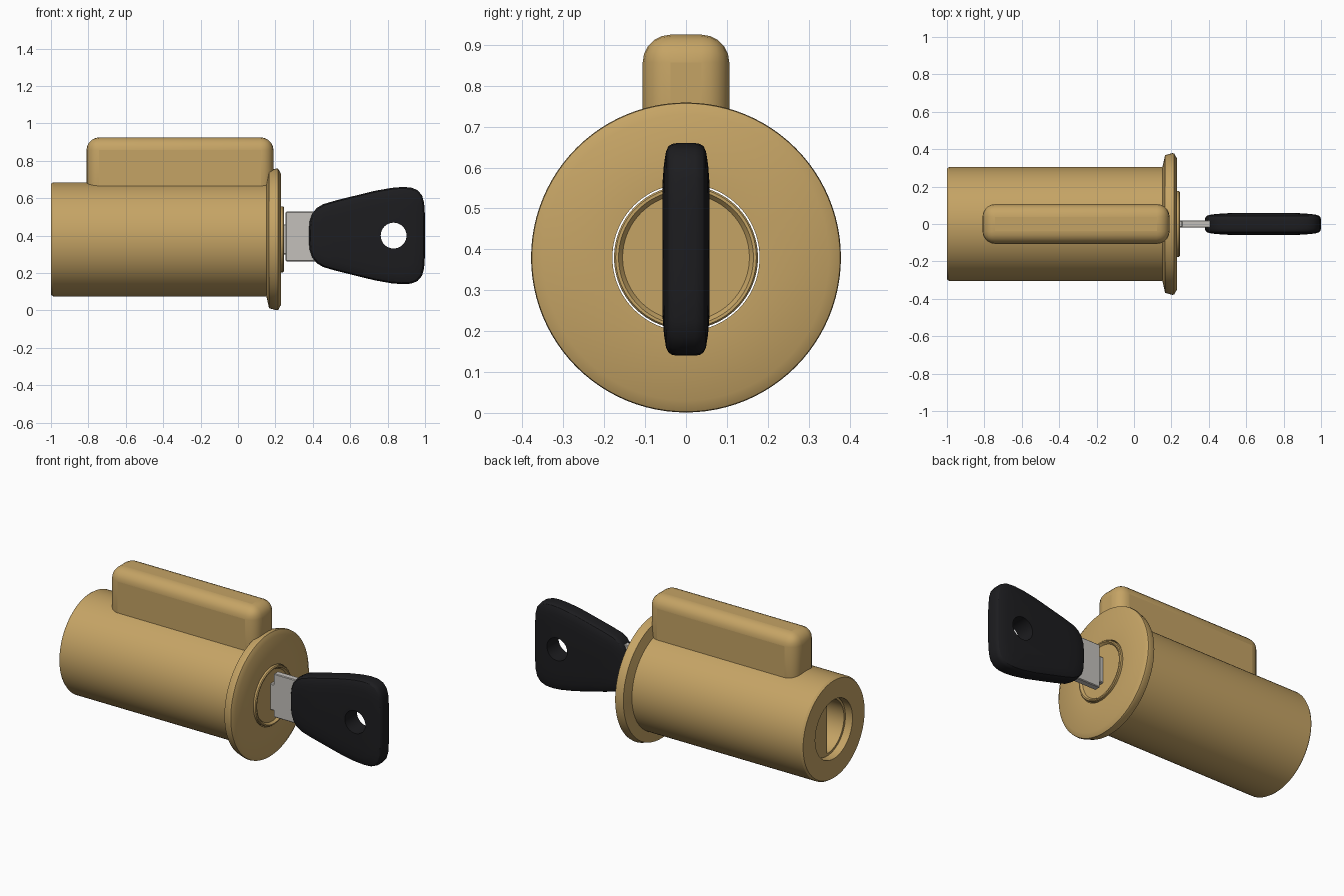
import bpy, bmesh, math
from mathutils import Vector

if "Cube" in bpy.data.objects:
    bpy.data.objects.remove(bpy.data.objects["Cube"])

AXIS_Z = 0.38   # height of the cylinder axis


def material(name, rgb):
    m = bpy.data.materials.new(name)
    m.diffuse_color = (*rgb, 1)
    m.use_nodes = True
    m.node_tree.nodes["Principled BSDF"].inputs["Base Color"].default_value = m.diffuse_color
    return m


BRASS = material("brass", (0.56, 0.37, 0.13))
BLACK = material("black_plastic", (0.012, 0.012, 0.014))
STEEL = material("steel", (0.55, 0.53, 0.50))


def finish(name, bm, mat, angle=30):
    bmesh.ops.recalc_face_normals(bm, faces=bm.faces)
    me = bpy.data.meshes.new(name)
    bm.to_mesh(me)
    bm.free()
    ob = bpy.data.objects.new(name, me)
    bpy.context.collection.objects.link(ob)
    if mat:
        me.materials.append(mat)
    activate(ob)
    bpy.ops.object.shade_smooth_by_angle(angle=math.radians(angle))
    return ob


def activate(ob):
    bpy.ops.object.select_all(action='DESELECT')
    ob.select_set(True)
    bpy.context.view_layer.objects.active = ob


def skin(bm, rings, closed):
    """Join equal-length vertex rings with quads."""
    n = len(rings[0])
    last = len(rings) if closed else len(rings) - 1
    for i in range(last):
        a, b = rings[i], rings[(i + 1) % len(rings)]
        for j in range(n):
            k = (j + 1) % n
            bm.faces.new((a[j], a[k], b[k], b[j]))


def lathe(name, profile, mat, closed, n=96):
    """Turn (x, radius) points about the cylinder axis."""
    bm = bmesh.new()
    rings = [[bm.verts.new((x, r * math.sin(t), AXIS_Z + r * math.cos(t)))
              for t in (2 * math.pi * j / n for j in range(n))] for x, r in profile]
    skin(bm, rings, closed)
    if not closed:
        bm.faces.new(rings[0])
        bm.faces.new(rings[-1])
    return finish(name, bm, mat)


def prism(name, start, depth, mat=None):
    """Extrude a flat outline along a vector."""
    bm = bmesh.new()
    d = Vector(depth)
    a = [bm.verts.new(p) for p in start]
    b = [bm.verts.new(Vector(p) + d) for p in start]
    skin(bm, [a, b], False)
    bm.faces.new(a)
    bm.faces.new(b)
    return finish(name, bm, mat)


def box(name, x0, x1, hy, z0, z1, mat, bevel, segments=1):
    ob = prism(name, [(x0, -hy, z0), (x1, -hy, z0), (x1, -hy, z1), (x0, -hy, z1)],
               (0, 2 * hy, 0), mat)
    mod = ob.modifiers.new("bevel", 'BEVEL')
    mod.width, mod.segments = bevel, segments
    bpy.ops.object.modifier_apply(modifier="bevel")
    bpy.ops.object.shade_smooth_by_angle(angle=math.radians(35))
    return ob


def cut(ob, cutter):
    cutter.hide_render = True
    mod = ob.modifiers.new("cut", 'BOOLEAN')
    mod.operation, mod.solver, mod.object = 'DIFFERENCE', 'EXACT', cutter
    activate(ob)
    bpy.ops.object.modifier_apply(modifier="cut")
    bpy.data.objects.remove(cutter)
    bpy.ops.object.shade_smooth_by_angle(angle=math.radians(30))


# Housing: bored cylinder with a front flange
lathe("lock_housing", [(-1, 0.18), (-1, 0.297), (-0.988, 0.305), (0.152, 0.305),
                       (0.166, 0.368), (0.205, 0.379), (0.215, 0.377), (0.23, 0.35),
                       (0.23, 0.18)], BRASS, True)

# Rotating plug with raised rim and shallow dish in front
plug = lathe("lock_plug", [(-0.955, 0.176), (0.24, 0.176), (0.245, 0.172),
                           (0.245, 0.165), (0.232, 0.155)], BRASS, False)

# Half-round pocket in the back of the plug
arc = [math.pi * i / 32 for i in range(33)]
cut(plug, prism("pocket_cutter", [(-1.1, -0.162 * math.sin(t), AXIS_Z + 0.162 * math.cos(t))
                                  for t in arc], (0.3, 0, 0)))

# Rounded pin chamber along the top
box("pin_chamber", -0.81, 0.19, 0.106, 0.58, 0.925, BRASS, 0.068, 5)

# Key blade: wide shoulder and narrow part entering the plug
box("key_shoulder", 0.255, 0.42, 0.02, 0.262, 0.528, STEEL, 0.004)
box("key_blade", -0.6, 0.26, 0.018, 0.30, 0.46, STEEL, 0.004)

# Key head: half outline mirrored about its centre line, stacked as a pillow
KZ = 0.40
half = [(0.379, 0.03), (0.383, 0.075), (0.396, 0.115), (0.42, 0.147), (0.455, 0.168),
        (0.52, 0.187), (0.62, 0.212), (0.73, 0.239), (0.82, 0.255), (0.88, 0.26),
        (0.925, 0.257), (0.96, 0.243), (0.984, 0.215), (0.995, 0.175), (1.0, 0.1), (1.0, 0.03)]
outline = half + [(x, -h) for x, h in reversed(half)]
side = [(1.0, 0.022), (0.992, 0.034), (0.97, 0.043), (0.92, 0.049), (0.8, 0.054), (0.6, 0.058)]
levels = [(s, -y) for s, y in reversed(side)] + side
bm = bmesh.new()
rings = [[bm.verts.new((0.7 + (x - 0.7) * s, y, KZ + h * s)) for x, h in outline]
         for s, y in levels]
skin(bm, rings, False)
bm.faces.new(rings[0])
bm.faces.new(rings[-1])
head = finish("key_head", bm, BLACK)

# Round hole for a key ring
cut(head, prism("ring_hole_cutter",
                [(0.832 + 0.069 * math.cos(t), -0.2, KZ + 0.069 * math.sin(t))
                 for t in (2 * math.pi * i / 48 for i in range(48))], (0, 0.4, 0)))
